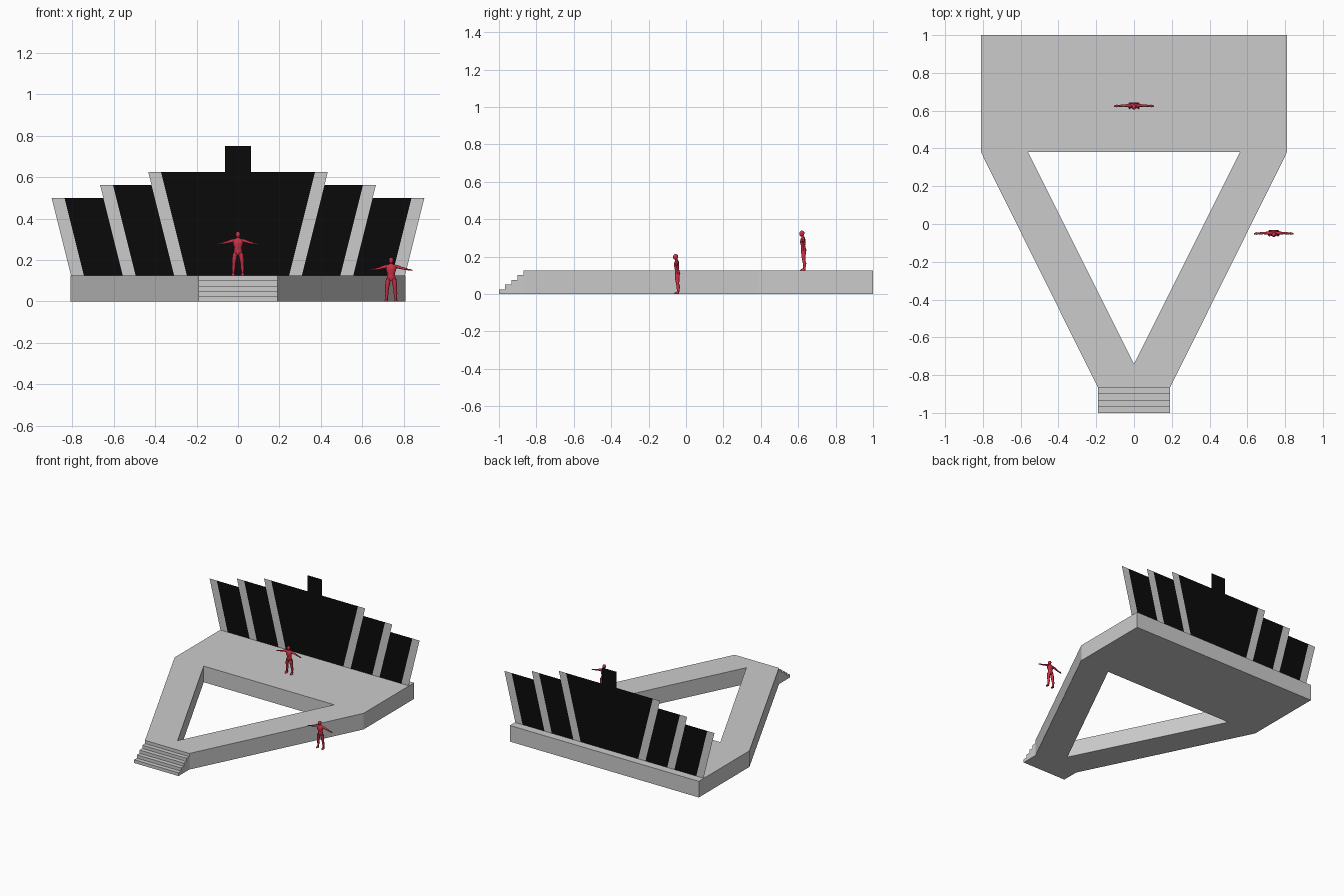
import bpy, bmesh, math
from mathutils import Vector

if "Cube" in bpy.data.objects:
    bpy.data.objects.remove(bpy.data.objects["Cube"])


def material(name, rgb):
    m = bpy.data.materials.new(name)
    m.diffuse_color = (*rgb, 1)
    m.use_nodes = True
    m.node_tree.nodes["Principled BSDF"].inputs["Base Color"].default_value = m.diffuse_color
    return m


BLACK = material("black", (0.003, 0.003, 0.003))
RED = material("red", (0.6, 0.03, 0.06))


def finish(name, bm, mat=None, mirror=False):
    me = bpy.data.meshes.new(name)
    bm.to_mesh(me)
    bm.free()
    ob = bpy.data.objects.new(name, me)
    bpy.context.collection.objects.link(ob)
    if mat:
        me.materials.append(mat)
    if mirror:
        ob.modifiers.new("mirror", 'MIRROR').use_clip = True
    return ob


def prism(name, pts, vec, mirror=False):
    """Extrude a polygon; sides lying on x = 0 stay open when mirrored."""
    bm = bmesh.new()
    a = [bm.verts.new(p) for p in pts]
    b = [bm.verts.new(Vector(p) + Vector(vec)) for p in pts]
    bm.faces.new(a[::-1])
    bm.faces.new(b)
    n = len(pts)
    for i in range(n):
        j = (i + 1) % n
        if mirror and pts[i][0] == 0 and pts[j][0] == 0:
            continue
        bm.faces.new((a[i], a[j], b[j], b[i]))
    bmesh.ops.recalc_face_normals(bm, faces=bm.faces)
    return finish(name, bm, mirror=mirror)


# Platform: wide rear stage with two legs around a triangular opening
H = 0.125
half = [(0, 1), (0.81, 1), (0.81, 0.38), (0.19, -0.868), (0, -0.868),
        (0, -0.74), (0.56, 0.38), (0, 0.38)]
prism("platform", [(x, y, 0) for x, y in half], (0, 0, H), mirror=True)

# Front stairs: four treads below the platform level
tread, riser = 0.033, H / 5
stairs = [(-0.868, 0), (-1, 0)]
for i in range(4):
    stairs += [(-1 + i * tread, (i + 1) * riser), (-1 + (i + 1) * tread, (i + 1) * riser)]
prism("front_stairs", [(-0.19, y, z) for y, z in stairs], (0.38, 0, 0))

# Backdrop: flat leaning slats and dark panels, stepping up to the centre
WALL_Y, LEAN, W = 0.938, 0.25, 0.062


def sheet(name, pts, mat=None, mirror=True):
    bm = bmesh.new()
    bm.faces.new([bm.verts.new((x, WALL_Y, z)) for x, z in pts])
    return finish(name, bm, mat, mirror)


def leaning(name, x_in, x_out, top, mat=None):
    """Leaning strip; x positions are given at platform level."""
    d = LEAN * (top - H)
    sheet(name, [(x_in, H), (x_out, H), (x_out + d, top), (x_in + d, top)], mat)


tops = [0.625, 0.5625, 0.5]
outer = [0.309, 0.557, 0.807]
for i, (x, top) in enumerate(zip(outer, tops)):
    leaning(f"backdrop_slat_{i + 1}", x - W, x, top)
    if i:
        leaning(f"backdrop_panel_{i}", outer[i - 1], x - W, top, BLACK)
b = outer[0] - W
t = b + LEAN * (tops[0] - H)
r = [(b, H), (t, 0.625), (0.0625, 0.625), (0.0625, 0.75)]
sheet("centre_panel", [(-x, z) for x, z in r] [::-1][::-1][:1] + r
      + [(-x, z) for x, z in r[:0:-1]], BLACK, mirror=False)


# Human figures: lofted body, head, arms and legs
def loft(bm, rings, axis, sides=10):
    """Rings are (x, y, z, radius_a, radius_b) around the 'x' or 'z' axis."""
    loops = []
    for x, y, z, ra, rb in rings:
        loop = []
        for k in range(sides):
            c, s = math.cos(k * math.tau / sides), math.sin(k * math.tau / sides)
            p = (x + ra * c, y + rb * s, z) if axis == 'z' else (x, y + ra * c, z + rb * s)
            loop.append(bm.verts.new(p))
        loops.append(loop)
    for l0, l1 in zip(loops, loops[1:]):
        for k in range(sides):
            n = (k + 1) % sides
            bm.faces.new((l0[k], l0[n], l1[n], l1[k]))
    bm.faces.new(loops[0][::-1])
    bm.faces.new(loops[-1])


torso = [(0, .003, .098, .012, .010), (0, .003, .108, .022, .015), (0, .001, .120, .020, .013),
         (0, -.001, .134, .018, .012), (0, -.003, .152, .024, .015), (0, -.002, .167, .027, .014),
         (0, -.001, .176, .020, .010), (0, -.002, .181, .008, .008), (0, -.005, .188, .007, .007)]
head = [(0, -.009, .183, .004, .005), (0, -.009, .187, .009, .011), (0, -.008, .196, .011, .014),
        (0, -.007, .204, .011, .014), (0, -.007, .210, .008, .010), (0, -.007, .213, .003, .004)]
leg = [(.022, .005, .006, .006, .007), (.022, .006, .020, .006, .007), (.021, .007, .038, .009, .010),
       (.020, .003, .055, .008, .009), (.018, .001, .078, .011, .012), (.013, .002, .108, .012, .014)]
foot = [(.023, -.003, 0, .008, .015), (.023, -.002, .005, .008, .014), (.022, .004, .012, .006, .008)]
arm = [(.016, -.001, .169, .009, .009), (.028, 0, .168, .009, .009), (.040, 0, .165, .007, .008),
       (.055, 0, .160, .006, .006), (.065, -.001, .158, .007, .006), (.082, -.002, .154, .004, .004),
       (.090, -.002, .153, .007, .004), (.105, -.004, .150, .004, .002)]


def figure(name, loc):
    bm = bmesh.new()
    loft(bm, torso, 'z')
    loft(bm, head, 'z')
    for s in (1, -1):
        for part, axis in ((leg, 'z'), (foot, 'z'), (arm, 'x')):
            loft(bm, [(s * q[0], *q[1:]) for q in part], axis)
    bmesh.ops.recalc_face_normals(bm, faces=bm.faces)
    ob = finish(name, bm, RED)
    ob.location = loc
    bpy.ops.object.select_all(action='DESELECT')
    ob.select_set(True)
    bpy.context.view_layer.objects.active = ob
    bpy.ops.object.shade_smooth_by_angle(angle=math.radians(50))


figure("stage_figure", (0, 0.627, H))
figure("ground_figure", (0.74, -0.048, 0))
